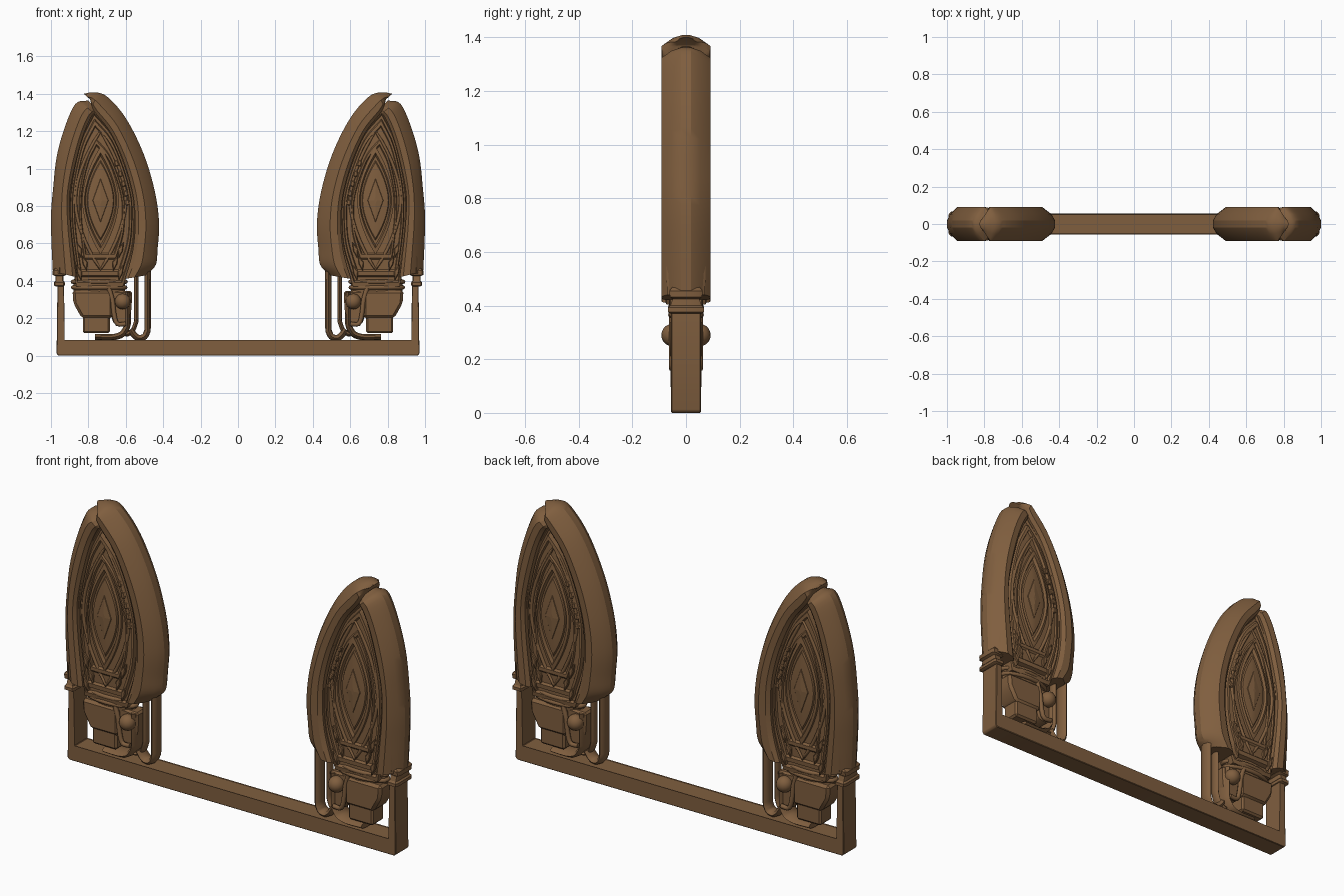
import bpy, bmesh, math
from mathutils import Vector

if "Cube" in bpy.data.objects:
    bpy.data.objects.remove(bpy.data.objects["Cube"])

brown = bpy.data.materials.new("brown wood")
brown.diffuse_color = (0.215, 0.113, 0.049, 1)
brown.use_nodes = True
brown.node_tree.nodes["Principled BSDF"].inputs["Base Color"].default_value = brown.diffuse_color


def finish(name, bm, mx=True, my=False, angle=32):
    """Turn a bmesh into an object, mirrored to the other side / back."""
    bmesh.ops.recalc_face_normals(bm, faces=bm.faces)
    me = bpy.data.meshes.new(name)
    bm.to_mesh(me)
    bm.free()
    for p in me.polygons:
        p.use_smooth = True
    me.set_sharp_from_angle(angle=math.radians(angle))
    me.materials.append(brown)
    ob = bpy.data.objects.new(name, me)
    bpy.context.collection.objects.link(ob)
    if mx or my:
        m = ob.modifiers.new("Mirror", 'MIRROR')
        m.use_axis = (mx, my, False)
        m.merge_threshold = 0.0001
    return ob


def spline(pts, n=5):
    """Catmull-Rom through open points."""
    p = [Vector(a) for a in pts]
    p = [2 * p[0] - p[1]] + p + [2 * p[-1] - p[-2]]
    out = []
    for i in range(1, len(p) - 2):
        a, b, c, d = p[i - 1:i + 3]
        for k in range(n):
            t = k / n
            out.append(0.5 * (2 * b + (c - a) * t + (2 * a - 5 * b + 4 * c - d) * t * t
                              + (3 * b - a - 3 * c + d) * t ** 3))
    return out + [p[-2]]


def loft(name, rings, cap0=True, cap1=True, **kw):
    bm = bmesh.new()
    vs = [[bm.verts.new(v) for v in r] for r in rings]
    n = len(vs[0])
    for a, b in zip(vs, vs[1:]):
        for i in range(n):
            j = (i + 1) % n
            bm.faces.new((a[i], a[j], b[j], b[i]))
    if cap0:
        bm.faces.new(vs[0][::-1])
    if cap1:
        bm.faces.new(vs[-1])
    return finish(name, bm, **kw)


def prism(name, pts, y0, y1, bevel=0.0, **kw):
    """Front-view (x, z) polygon given depth from y0 to y1."""
    bm = bmesh.new()
    a = [bm.verts.new((x, y0, z)) for x, z in pts]
    b = [bm.verts.new((x, y1, z)) for x, z in pts]
    n = len(pts)
    bm.faces.new(a)
    bm.faces.new(b[::-1])
    for i in range(n):
        bm.faces.new((a[i], b[i], b[(i + 1) % n], a[(i + 1) % n]))
    if bevel:
        bmesh.ops.bevel(bm, geom=bm.edges[:], offset=bevel, segments=1, affect='EDGES')
    return finish(name, bm, **kw)


def tube(name, pts, r, closed=False, ystretch=1, sides=8, **kw):
    """Round tube swept along 3D points."""
    cu = bpy.data.curves.new(name, 'CURVE')
    cu.dimensions = '3D'
    cu.bevel_depth = r
    cu.bevel_resolution = sides // 4
    cu.use_fill_caps = True
    s = cu.splines.new('POLY')
    s.points.add(len(pts) - 1)
    for q, p in zip(s.points, pts):
        q.co = (*p, 1)
    s.use_cyclic_u = closed
    tmp = bpy.data.objects.new("tmp", cu)
    me = bpy.data.meshes.new_from_object(tmp)
    bm = bmesh.new()
    bm.from_mesh(me)
    for v in bm.verts:
        v.co.y *= ystretch
    bpy.data.objects.remove(tmp)
    bpy.data.meshes.remove(me)
    bpy.data.curves.remove(cu)
    return finish(name, bm, angle=50, **kw)


def arm(name, outer, inner, tip):
    """Faceted frame arm: knife outer edge, thick ridge, flat inner edge."""
    rings = []
    o, i = spline(outer), spline(inner)
    for k, (a, b) in enumerate(zip(o, i)):
        h = 0.092 * min(1, tip + 4 * k / len(o))
        sec = [(0, 0.2), (0.16, 0.58), (0.55, 1), (0.85, 0.97), (1, 0.8)]
        side = [(a.lerp(b, f), g * h) for f, g in sec]
        rings.append([(p.x, y, p.y) for p, y in side] + [(p.x, -y, p.y) for p, y in side[::-1]])
    return loft(name, rings, angle=25)


# base rail with both upright posts
prism("base_frame", [(-.97, .01), (-.96, 0), (.96, 0), (.97, .01), (.965, .39), (.93, .39), (.93, .08),
                     (-.93, .08), (-.93, .39), (-.965, .39)], -.055, .055, .003, mx=False)

# post collars
def box_rings(cx, spec):
    return [[(cx + sx * rx, sy * ry, z) for sx, sy in
             ((1, .8), (.8, 1), (-.8, 1), (-1, .8), (-1, -.8), (-.8, -1), (.8, -1), (1, -.8))]
            for z, rx, ry in spec]

loft("post_collar", box_rings(.955, [(.37, .02, .057), (.376, .029, .068), (.392, .029, .068), (.4, .022, .058),
                                     (.425, .022, .05), (.432, .036, .06), (.455, .036, .062), (.47, .02, .05)]))
# leaf spike running from the post up the frame
for s in (1, -1):
    loft("post_leaf", [[(.955 - .03 * w, s * y0, z), (.955, s * y1, z), (.955 + .03 * w, s * y0, z)]
                       for z, w, y0, y1 in [(.44, 1, .03, .07), (.52, .8, .035, .073), (.66, .1, .045, .066)]])

# big frame arms
arm("inner_frame_arm",
    [(.825, 1.40), (.77, 1.408), (.70, 1.385), (.60, 1.27), (.505, 1.08), (.445, .88), (.422, .71),
     (.43, .57), (.44, .485), (.49, .43)],
    [(.79, 1.37), (.785, 1.35), (.765, 1.30), (.68, 1.19), (.605, 1.02), (.56, .85), (.55, .70),
     (.56, .58), (.58, .49), (.605, .41)], .4)
arm("outer_frame_arm",
    [(.80, 1.365), (.87, 1.345), (.93, 1.21), (.97, 1.06), (.988, .9), (1.0, .75), (.997, .6), (.99, .45)],
    [(.75, 1.31), (.785, 1.275), (.83, 1.17), (.875, 1.0), (.90, .85), (.895, .7), (.88, .55), (.865, .42)], .65)

# recessed panel with stepped rings
C = Vector((.733, .82))
left = spline([(.77, 1.32), (.67, 1.2), (.595, 1.02), (.55, .85), (.545, .7), (.56, .55), (.615, .37)])
right = spline([(.865, .37), (.89, .55), (.905, .7), (.905, .85), (.885, 1.0), (.84, 1.18), (.775, 1.315)])
edge = left + right

def ring(s, y, base=edge, c=C):
    return [(c.x + (p.x - c.x) * s, -y, c.y + (p.y - c.y) * s) for p in base]

loft("carved_panel", [ring(*q) for q in [(1, 0), (1, .058), (.95, .062), (.93, .05), (.89, .05), (.87, .07), (.82, .072),
                                         (.80, .062), (.68, .064), (.66, .072), (.62, .072), (.60, .062)]],
     cap0=False, my=True, angle=25)

# pointed oval medallion, its rim and its centre gem
L = Vector((.735, .83))
def lens(w, h, n=14):
    pts = []
    for s in (1, -1):
        for k in range(n):
            t = -1 + 2 * k / n
            pts.append(L + Vector((s * w * (1 - abs(t) ** 1.8), s * h * t)))
    return pts

loft("medallion", [ring(s, y, lens(.098, .29), L) for s, y in
                   [(1, .04), (1, .076), (.88, .08), (.82, .066), (.74, .066), (.70, .073), (.4, .078)]],
     my=True, angle=25)
for w, h in ((.135, .37),):
    tube("medallion_outer_rim", [(p.x, -.063, p.y) for p in lens(w, h)], .009, closed=True, my=True)
gem = [L + Vector(v) for v in ((-.05, 0), (0, -.14), (.05, 0), (0, .14))]
loft("centre_gem", [ring(1, .07, gem, L), ring(.8, .08, gem, L), ring(.15, .085, gem, L)], my=True, angle=5)

# row of beads round the upper panel, and leaves near the bottom
for k in range(8, 17, 2):
    p = C + (left[k] - C) * .76
    prism("panel_bead", [(p.x - .013, p.y - .012), (p.x + .009, p.y - .018), (p.x + .014, p.y + .012),
                         (p.x - .006, p.y + .018)], -.075, -.05, .004, my=True)
for s in (1, -1):
    for z, d in ((.56, .1), (.49, .07), (.44, .1)):
        x = .738 + s * d
        prism("panel_leaf", [(x, z - .04), (x + s * .022, z), (x + s * .028, z + .05), (x - s * .004, z + .01)],
              -.077, -.05, .004, my=True)

# neck below the panel with two rolled bands
def oval(rx, ry, z, n=20, cx=.742):
    return [(cx + rx * math.cos(a), ry * math.sin(a), z) for a in (2 * math.pi * k / n for k in range(n))]

loft("neck", [oval(.135, .05, .33), oval(.14, .055, .37), oval(.13, .055, .43)])
for z, rx in ((.365, .14), (.395, .142)):
    tube("neck_band", oval(rx, .056, z), .011, closed=True)

# socket block and foot
prism("socket_block", [(.67, .35), (.885, .35), (.88, .28), (.835, .2), (.67, .2)], -.06, .06, .014)
prism("socket_foot", [(.685, .22), (.83, .22), (.83, .12), (.685, .12)], -.05, .05, .01)

# hinge plate with round boss on both faces
prism("hinge_plate", [(.565, .345), (.68, .35), (.69, .25), (.665, .17), (.6, .16), (.57, .24)], -.04, .04, .01)
bm = bmesh.new()
bmesh.ops.create_uvsphere(bm, u_segments=16, v_segments=10, radius=.042)
for v in bm.verts:
    v.co += Vector((.617, -.05, .29))
finish("hinge_boss", bm, my=True)
tube("hinge_bracket", [(x, -.052, z) for x, z in spline([(.69, .36), (.672, .3), (.662, .22), (.645, .17), (.6, .17)], 3)],
     .012, my=True)

# bent pipes under the frame
tube("long_pipe", [(x, 0, z) for x, z in [(.483, .46), (.483, .15)] + [tuple(v) for v in spline(
    [(.485, .13), (.50, .102), (.53, .094), (.555, .11), (.575, .14)], 4)]], .017, ystretch=2.2)
tube("inner_pipe", [(x, 0, z) for x, z in [(.543, .46), (.543, .2)] + [tuple(v) for v in spline(
    [(.545, .18), (.56, .14), (.59, .115), (.61, .12)], 4)]], .012, ystretch=2.2)
tube("hook_pipe", [(x, 0, z) for x, z in [(.59, .34), (.59, .17)] + [tuple(v) for v in spline(
    [(.595, .15), (.62, .115), (.66, .1), (.71, .098), (.765, .1)], 4)]], .017, ystretch=3.4)
